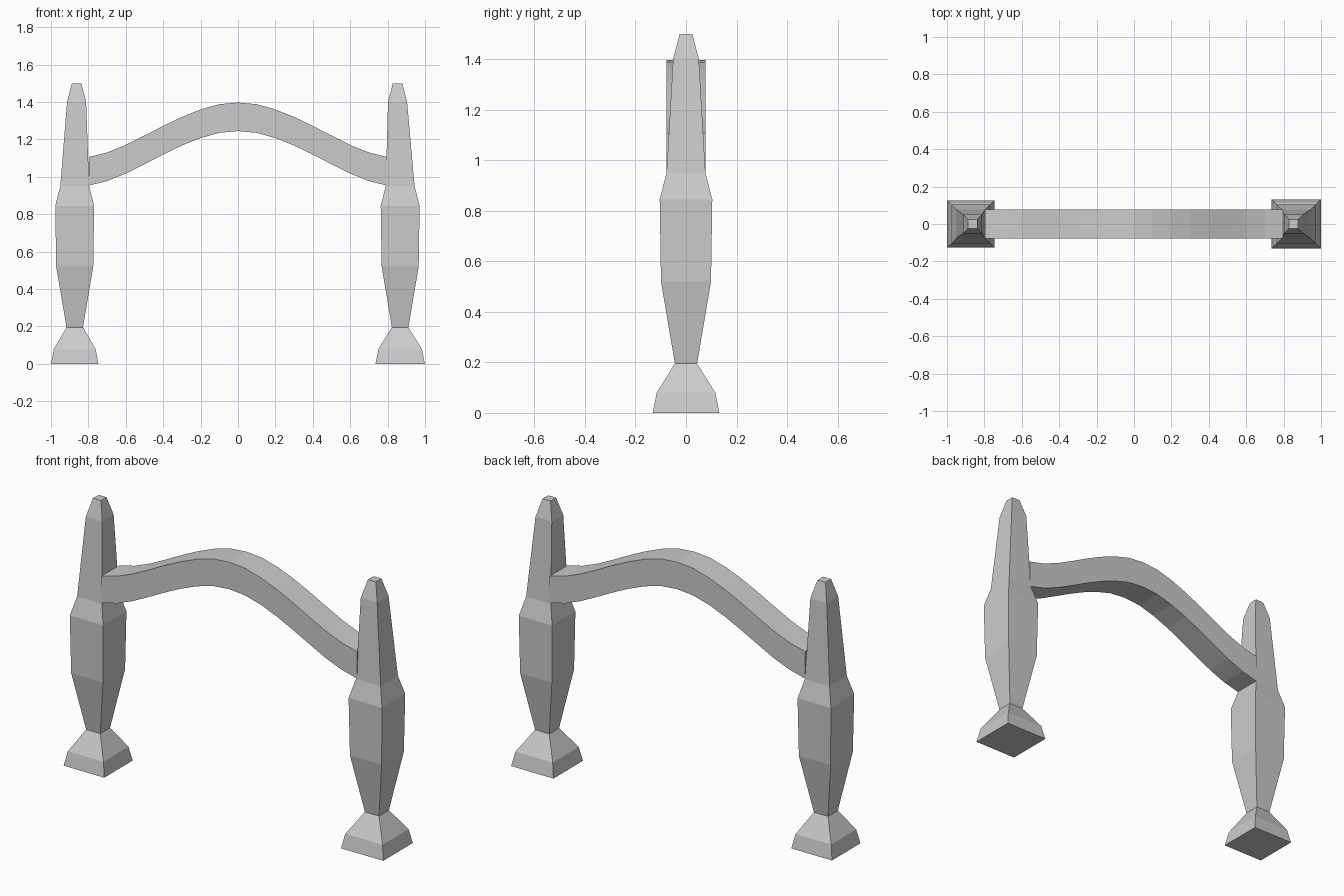
import bpy, bmesh

if "Cube" in bpy.data.objects:
    bpy.data.objects.remove(bpy.data.objects["Cube"])


def loft(name, rings):
    """Skin a chain of four-cornered rings and cap both ends."""
    bm = bmesh.new()
    loops = [[bm.verts.new(p) for p in ring] for ring in rings]
    for a, b in zip(loops, loops[1:]):
        for i in range(4):
            j = (i + 1) % 4
            bm.faces.new((a[i], a[j], b[j], b[i]))
    bm.faces.new(loops[0])
    bm.faces.new(loops[-1])
    bmesh.ops.recalc_face_normals(bm, faces=bm.faces)
    mesh = bpy.data.meshes.new(name)
    bm.to_mesh(mesh)
    bm.free()
    obj = bpy.data.objects.new(name, mesh)
    bpy.context.collection.objects.link(obj)
    return obj


# Post outline: height, half width
POST = [(0, 0.132), (0.08, 0.116), (0.195, 0.044), (0.52, 0.099),
        (0.845, 0.104), (0.95, 0.077), (1.4, 0.051), (1.5, 0.025)]


def post(name, x, top_x, foot_scale):
    rings = []
    for i, (z, h) in enumerate(POST):
        cx = top_x if z > 1.3 else x
        if i < 2:
            h *= foot_scale
        rings.append([(cx - h, -h, z), (cx + h, -h, z),
                      (cx + h, h, z), (cx - h, h, z)])
    return loft(name, rings)


# Square tapered posts, tips leaning slightly inward
post("left_post", -0.873, -0.863, 0.96)
post("right_post", 0.867, 0.853, 1.0)

# Arched rail: top edge height from the centre outwards
HALF = [(0, 1.397), (0.1, 1.388), (0.2, 1.36), (0.3, 1.32), (0.4, 1.272),
        (0.5, 1.22), (0.6, 1.17), (0.7, 1.13), (0.797, 1.106)]
path = [(-x, z) for x, z in reversed(HALF[1:])] + HALF
W, T = 0.077, 0.153
loft("arched_rail", [[(x, -W, z - T), (x, W, z - T), (x, W, z), (x, -W, z)]
                     for x, z in path])
